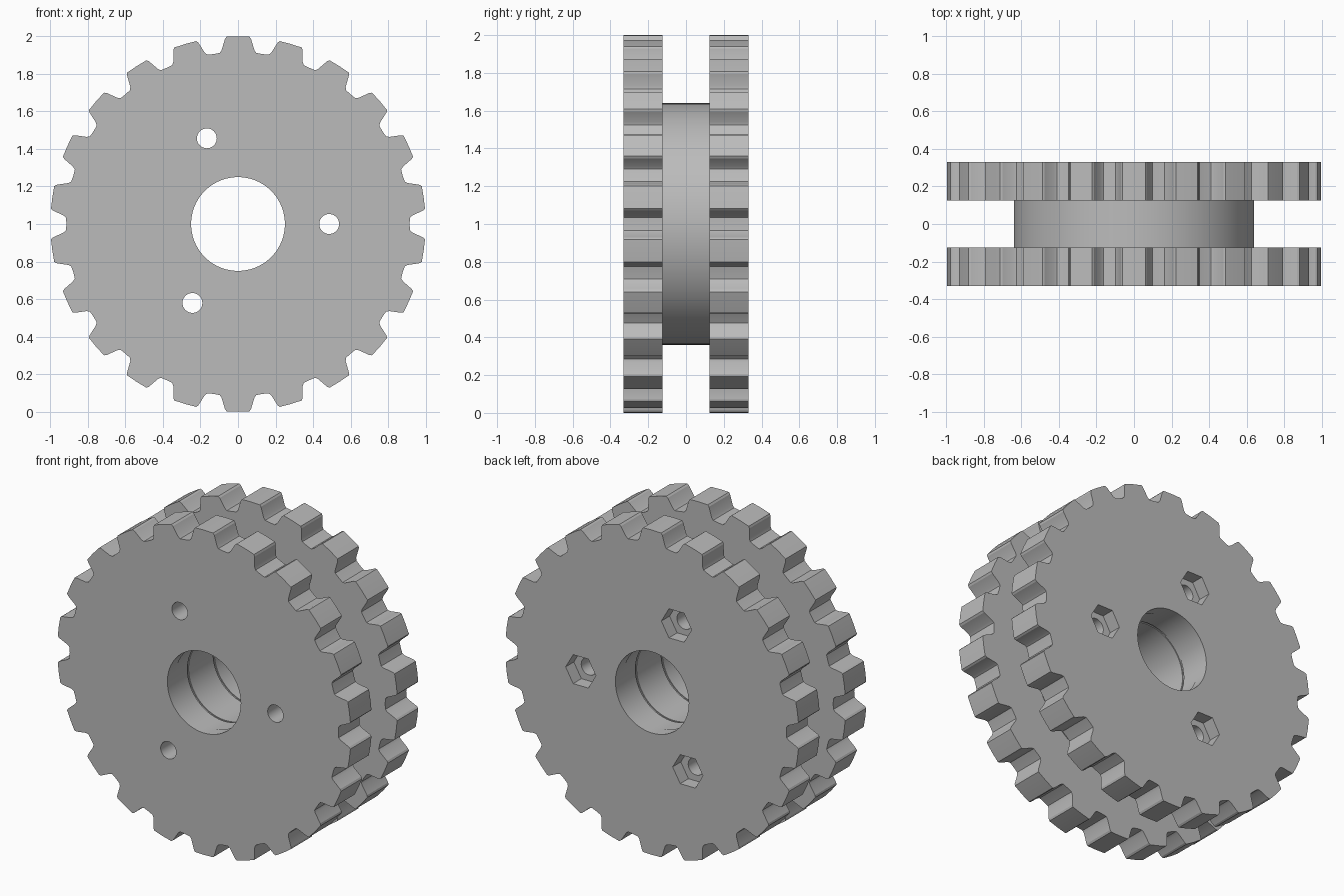
import bpy, bmesh
from math import sin, cos, radians, pi

cube = bpy.data.objects.get("Cube")
if cube:
    bpy.data.objects.remove(cube, do_unlink=True)

TEETH = 22
BOLT_ANGLES = (0, 110, 240)
BOLT_CIRCLE = 0.486
INNER, OUTER = 0.125, 0.33  # disc faces along y
CZ = 1.0                    # axle height

grey = bpy.data.materials.new("plain_grey")
grey.use_nodes = True
colour = (0.5, 0.5, 0.5, 1)
grey.diffuse_color = colour
grey.node_tree.nodes["Principled BSDF"].inputs["Base Color"].default_value = colour


def loft(name, rings):
    """Join rings of (x, y, z) points into a capped solid."""
    bm = bmesh.new()
    loops = [[bm.verts.new(p) for p in ring] for ring in rings]
    n = len(loops[0])
    for a, b in zip(loops, loops[1:]):
        for i in range(n):
            j = (i + 1) % n
            bm.faces.new((a[i], a[j], b[j], b[i]))
    bm.faces.new(loops[0])
    bm.faces.new(loops[-1])
    bmesh.ops.recalc_face_normals(bm, faces=bm.faces)
    mesh = bpy.data.meshes.new(name)
    bm.to_mesh(mesh)
    bm.free()
    mesh.materials.append(grey)
    obj = bpy.data.objects.new(name, mesh)
    bpy.context.collection.objects.link(obj)
    return obj


def circle(r, sides, x=0, z=CZ):
    return [(x + r * cos(2 * pi * i / sides), z + r * sin(2 * pi * i / sides))
            for i in range(sides)]


def at(outline, y):
    return [(x, y, z) for x, z in outline]


def prism(name, outline, y0, y1):
    return loft(name, [at(outline, y0), at(outline, y1)])


# Toothed outline: one tooth as (angle in degrees, radius), repeated around
half = [(0, 1.0), (3.5, 1.0), (4.0, 0.99), (5.4, 0.93), (6.1, 0.917)]
tooth = [(-a, r) for a, r in reversed(half[1:])] + half + [(180 / TEETH, 0.915)]
gear = []
for k in range(TEETH):
    for a, r in tooth:
        t = radians(a + 360 * k / TEETH)
        gear.append((r * sin(t), CZ + r * cos(t)))

# Two toothed discs on a plain drum
front_disc = prism("front_toothed_disc", gear, -OUTER, -INNER)
back_disc = prism("back_toothed_disc", gear, INNER, OUTER)
drum = prism("centre_drum", circle(0.64, 96), -INNER, INNER)
parts = [front_disc, back_disc, drum]

# Axle bore with shallow seats and a fine groove at each joint
side = [(0.4, 0.25), (0.25, 0.25), (0.25, 0.253), (0.131, 0.253),
        (0.131, 0.259), (0.119, 0.259), (0.119, 0.253)]
bore = [(-y, r) for y, r in side] + side[::-1]
cutters = [loft("bore_cutter", [at(circle(r, 72), y) for y, r in bore])]
jobs = [(p, cutters[0]) for p in parts]

# Bolt holes through everything, nut pockets in the back face
for angle in BOLT_ANGLES:
    x = BOLT_CIRCLE * cos(radians(angle))
    z = CZ + BOLT_CIRCLE * sin(radians(angle))
    bolt = prism("bolt_cutter", circle(0.053, 32, x, z), -0.5, 0.5)
    nut = prism("nut_cutter", circle(0.103, 6, x, z), OUTER - 0.08, 0.5)
    cutters += [bolt, nut]
    jobs += [(p, bolt) for p in parts] + [(back_disc, nut)]

for part, cutter in jobs:
    mod = part.modifiers.new("cut", 'BOOLEAN')
    mod.operation = 'DIFFERENCE'
    mod.solver = 'EXACT'
    mod.object = cutter

# Bake the cuts, then drop the cutters
bpy.context.view_layer.update()
graph = bpy.context.evaluated_depsgraph_get()
baked = [bpy.data.meshes.new_from_object(p.evaluated_get(graph)) for p in parts]
for part, mesh in zip(parts, baked):
    part.modifiers.clear()
    part.data = mesh
for cutter in cutters:
    bpy.data.objects.remove(cutter, do_unlink=True)

# Smooth round walls, crisp edges
bpy.ops.object.select_all(action='DESELECT')
for part in parts:
    part.select_set(True)
bpy.context.view_layer.objects.active = drum
bpy.ops.object.shade_smooth_by_angle(angle=radians(20))
